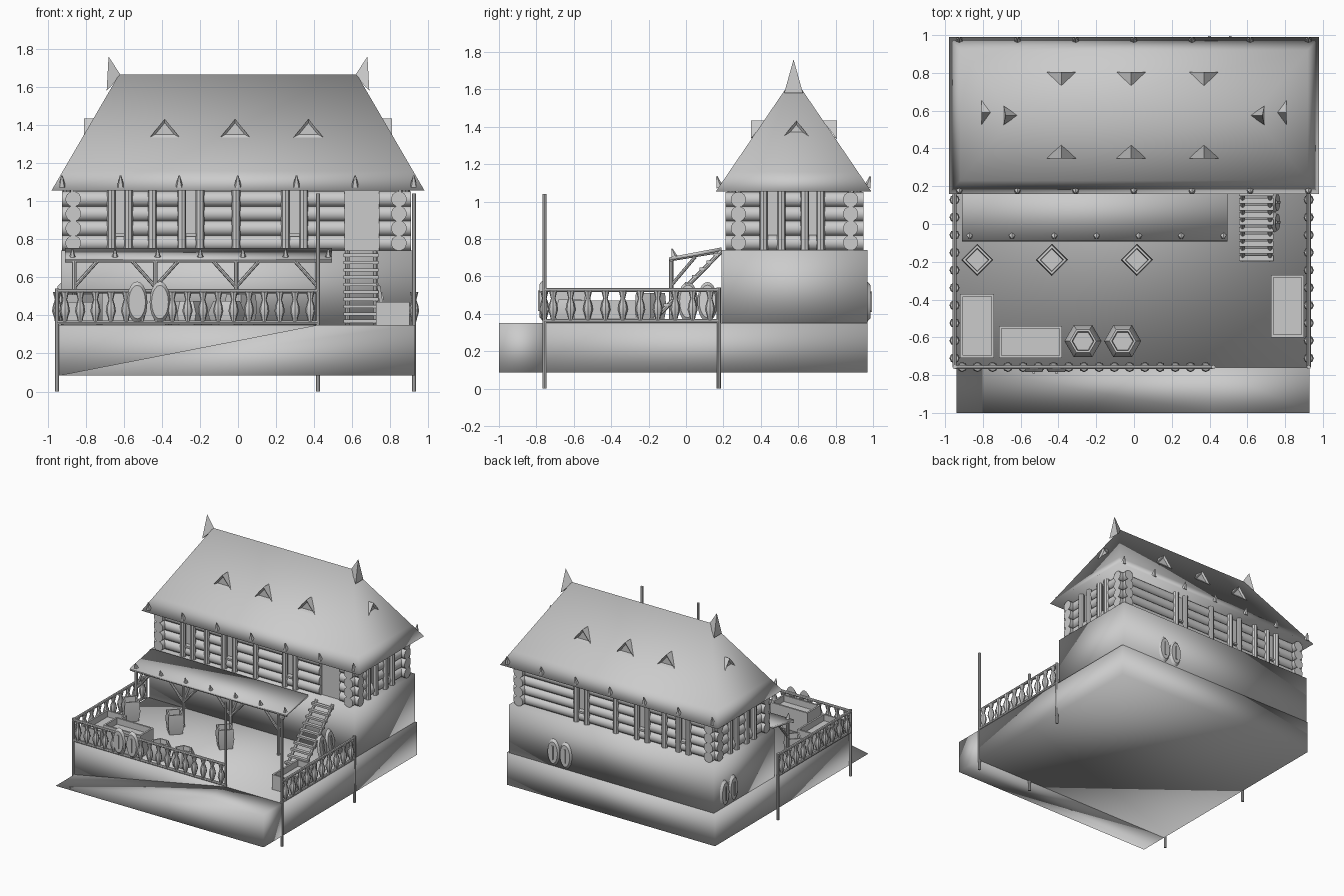
import bpy, bmesh, math
from mathutils import Vector, Matrix

cube = bpy.data.objects.get("Cube")
if cube:
    bpy.data.objects.remove(cube)

mat = bpy.data.materials.new("plain_grey")
mat.use_nodes = True
GREY = (0.6, 0.6, 0.6, 1)
mat.diffuse_color = GREY
mat.node_tree.nodes["Principled BSDF"].inputs["Base Color"].default_value = GREY


def finish(bm, name, soft=False):
    """Turn a bmesh into an object; soft shades right across its edges."""
    bmesh.ops.recalc_face_normals(bm, faces=bm.faces)
    me = bpy.data.meshes.new(name)
    bm.to_mesh(me)
    bm.free()
    me.materials.append(mat)
    ob = bpy.data.objects.new(name, me)
    bpy.context.collection.objects.link(ob)
    bpy.ops.object.select_all(action='DESELECT')
    ob.select_set(True)
    bpy.context.view_layer.objects.active = ob
    if soft:
        bpy.ops.object.shade_smooth()
    else:
        bpy.ops.object.shade_smooth_by_angle(angle=math.radians(40))
    return ob


def box(bm, lo, hi):
    lo, hi = Vector(lo), Vector(hi)
    m = Matrix.Translation((lo + hi) / 2) @ Matrix.Diagonal((*(hi - lo), 1))
    bmesh.ops.create_cube(bm, size=1, matrix=m)


def rod(bm, a, b, r, n=8, r2=None):
    a, b = Vector(a), Vector(b)
    d = b - a
    m = Matrix.Translation((a + b) / 2) @ d.to_track_quat('Z', 'Y').to_matrix().to_4x4()
    bmesh.ops.create_cone(bm, cap_ends=True, segments=n, radius1=r,
                          radius2=r if r2 is None else r2, depth=d.length, matrix=m)


def poly(bm, verts, faces):
    vs = [bm.verts.new(v) for v in verts]
    for f in faces:
        bm.faces.new([vs[i] for i in f])


def lathe(bm, base, profile, n, turn=0.0):
    """Closed surface of revolution through (radius, height) points."""
    rings = []
    for r, h in profile:
        rings.append([bm.verts.new((base[0] + r * math.cos(turn + i * math.tau / n),
                                    base[1] + r * math.sin(turn + i * math.tau / n),
                                    base[2] + h)) for i in range(n)])
    for p, q in zip(rings, rings[1:]):
        for i in range(n):
            j = (i + 1) % n
            bm.faces.new((p[i], p[j], q[j], q[i]))
    bm.faces.new(rings[0][::-1])
    bm.faces.new(rings[-1])


# Ground slab, entry ramp and stone ground floor
DECK = 0.35
bm = bmesh.new()
box(bm, (-0.94, -0.76, 0.085), (0.93, 0.97, DECK))
finish(bm, "ground_slab", soft=True)

bm = bmesh.new()
outline = [(-0.94, 0.085), (0.93, 0.085), (0.93, DECK), (0.42, DECK)]
poly(bm, [(x, y, z) for y in (-1, -0.76) for x, z in outline],
     [(0, 1, 2, 3), (7, 6, 5, 4), (0, 4, 5, 1), (1, 5, 6, 2), (2, 6, 7, 3), (3, 7, 4, 0)])
finish(bm, "entry_ramp", soft=True)

bm = bmesh.new()
box(bm, (-0.93, 0.19, DECK), (0.915, 0.97, 0.74))
finish(bm, "ground_floor", soft=True)

# Upper floor: inner wall, stacked logs, window posts
XL, XR, YF, YB = -0.865, 0.845, 0.28, 0.88
bm = bmesh.new()
box(bm, (XL, YF, 0.74), (XR, YB, 1.07))
finish(bm, "upper_wall")

LONG_WINDOWS = [(-0.665, -0.575), (-0.295, -0.2), (0.25, 0.345)]
SIDE_WINDOWS = [(0.415, 0.51), (0.635, 0.72)]
DOOR = (0.56, 0.74)


def spans(start, end, gaps):
    for g0, g1 in gaps:
        yield start, g0
        start = g1
    yield start, end


bm = bmesh.new()
for row in range(4):
    z = 0.78 + row * 0.077
    wins = LONG_WINDOWS if row else []
    for y, gaps in ((YF, wins + [DOOR]), (YB, wins)):
        for a, b in spans(-0.925, 0.91, gaps):
            rod(bm, (a, y, z), (b, y, z), 0.041, 14)
    for x in (XL, XR):
        for a, b in spans(0.21, 0.95, SIDE_WINDOWS if row else []):
            rod(bm, (x, a, z), (x, b, z), 0.041, 14)
finish(bm, "log_walls")

bm = bmesh.new()
for y, s in ((YF, -1), (YB, 1)):
    for x in [v for w in LONG_WINDOWS for v in w] + [-0.45, -0.01]:
        rod(bm, (x, y + s * 0.035, 0.74), (x, y + s * 0.035, 1.06), 0.023)
    for a, b in LONG_WINDOWS:
        box(bm, (a, y + s * 0.02 - 0.02, 0.815), (b, y + s * 0.02 + 0.02, 0.83))
for x, s in ((XL, -1), (XR, 1)):
    for y in [v for w in SIDE_WINDOWS for v in w]:
        rod(bm, (x + s * 0.035, y, 0.74), (x + s * 0.035, y, 1.06), 0.023)
finish(bm, "window_posts")

# Steep hipped roof
EAVE, RIDGE, MID = 1.055, 1.665, 0.575
bm = bmesh.new()
verts = []
for k in (0, 0.17):
    hx, hy, z = 0.98 - 0.355 * k, 0.415 * (1 - k), EAVE + (RIDGE - EAVE) * k
    verts += [(-hx, MID - hy, z), (hx, MID - hy, z), (hx, MID + hy, z), (-hx, MID + hy, z)]
verts += [(-0.625, MID, RIDGE), (0.625, MID, RIDGE)]
poly(bm, verts, [(3, 2, 1, 0), (0, 1, 5, 4), (1, 2, 6, 5), (2, 3, 7, 6), (3, 0, 4, 7),
                 (4, 5, 9, 8), (5, 6, 9), (6, 7, 8, 9), (7, 4, 8)])
finish(bm, "roof", soft=True)

# Ridge finials
bm = bmesh.new()
for s in (-1, 1):
    poly(bm, [(s * 0.68, MID, 1.76), (s * 0.69, MID - 0.05, 1.58), (s * 0.69, MID + 0.05, 1.58),
              (s * 0.615, MID, 1.66)], [(0, 1, 2), (0, 2, 3), (0, 3, 1), (1, 3, 2)])
finish(bm, "ridge_finials")

# Small triangular roof vents
bm = bmesh.new()


def vent(mouth, inward):
    o, d = Vector(mouth), Vector(inward)
    side = Vector((-d.y, d.x, 0)) * 0.078
    up = Vector((0, 0, 0.098))
    inner = [o + d * 0.012 + side * 0.7 + up * 0.1, o + d * 0.012 - side * 0.7 + up * 0.1,
             o + d * 0.012 + up * 0.78]
    poly(bm, [o + side, o - side, o + up, o + d * 0.075 + up] + inner,
         [(0, 2, 3), (2, 1, 3), (0, 3, 1), (0, 1, 5, 4), (1, 2, 6, 5), (2, 0, 4, 6), (4, 5, 6)])


for x in (-0.385, -0.015, 0.37):
    vent((x, 0.347, 1.335), (0, 1, 0))
    vent((x, 0.806, 1.335), (0, -1, 0))
for s in (-1, 1):
    vent((s * 0.808, 0.59, 1.335), (-s, 0, 0))
finish(bm, "roof_vents")

# Peg ornaments along the eaves and porch edge
bm = bmesh.new()
for i in range(7):
    x = -0.925 + i * 0.308
    for y, s in ((0.18, -1), (0.97, 1)):
        rod(bm, (x, y, 1.075), (x, y + s * 0.016, 1.135), 0.021, 5, 0.004)
    x = -0.87 + i * 0.224
    rod(bm, (x, -0.06, 0.695), (x, -0.076, 0.748), 0.021, 5, 0.004)
finish(bm, "eave_pegs")

# Porch roof, its beam, posts and braces
bm = bmesh.new()
profile = [(-0.09, 0.685), (0.19, 0.735), (0.19, 0.755), (-0.09, 0.702)]
poly(bm, [(x, y, z) for x in (-0.91, 0.495) for y, z in profile],
     [(0, 1, 2, 3), (7, 6, 5, 4), (0, 4, 5, 1), (1, 5, 6, 2), (2, 6, 7, 3), (3, 7, 4, 0)])
finish(bm, "porch_roof", soft=True)

bm = bmesh.new()
rod(bm, (-0.91, -0.08, 0.69), (0.495, -0.08, 0.69), 0.012)
POSTS = (-0.86, -0.435, -0.01, 0.42)
for i, x in enumerate(POSTS):
    rod(bm, (x, -0.08, DECK), (x, -0.08, 0.69), 0.012)
    rod(bm, (x, -0.08, 0.55), (x, 0.05, 0.705), 0.009)
    rod(bm, (x, -0.08, 0.69), (x, 0.19, 0.735), 0.009)
    for s in (-1, 1):
        if 0 <= i + s < len(POSTS):
            rod(bm, (x, -0.08, 0.55), (x + s * 0.125, -0.08, 0.69), 0.01)
finish(bm, "porch_frame")

# Ladder stair to the upper door
bm = bmesh.new()
for x in (0.575, 0.72):
    rod(bm, (x, -0.19, DECK), (x, 0.19, 0.735), 0.012)
for i in range(10):
    t = (i + 0.5) / 10
    y, z = -0.2 + 0.38 * t, DECK + 0.385 * t
    box(bm, (0.555, y - 0.014, z - 0.008), (0.738, y + 0.014, z + 0.008))
finish(bm, "ladder_stair")

# Boundary poles, rails and turned balusters
bm = bmesh.new()
FX0, FX1, FY0, FY1 = -0.95, 0.925, -0.757, 0.175
for x, y, top in ((FX0, FY0, 0.54), (FX0, FY1, 0.54), (FX1, FY1, 0.54),
                  (FX1, FY0, 1.04), (0.42, FY0, 1.04)):
    rod(bm, (x, y, 0), (x, y, top), 0.011)
finish(bm, "fence_poles")

rails, balusters = bmesh.new(), bmesh.new()
VASE = [(0.012, 0), (0.016, 0.02), (0.027, 0.055), (0.022, 0.085), (0.012, 0.115), (0.022, 0.155)]
for a, b, count in (((FX0, FY0), (0.42, FY0), 17), ((FX0, FY0), (FX0, FY1), 10),
                    ((FX1, FY0), (FX1, FY1), 10)):
    for z in (0.362, 0.527):
        rod(rails, (*a, z), (*b, z), 0.011)
    for i in range(count):
        t = (i + 0.5) / count
        lathe(balusters, (a[0] + (b[0] - a[0]) * t, a[1] + (b[1] - a[1]) * t, 0.367), VASE, 8)
finish(rails, "fence_rails")
finish(balusters, "fence_balusters")

# Oval shields with a raised centre rib
bm = bmesh.new()


def shield(centre, facing, lean=0.0):
    d = Vector((facing[0], facing[1], lean)).normalized()
    m = Matrix.Translation(centre) @ d.to_track_quat('Z', 'Y').to_matrix().to_4x4()
    bmesh.ops.create_cone(bm, cap_ends=True, segments=20, radius1=0.054, radius2=0.044,
                          depth=0.018, matrix=m @ Matrix.Diagonal((1, 2, 1, 1)))
    bmesh.ops.create_cube(bm, size=1, matrix=m @ Matrix.Translation((0, 0, 0.008))
                          @ Matrix.Diagonal((0.014, 0.11, 0.016, 1)))


for x in (-0.53, -0.41):
    shield((x, -0.775, 0.47), (0, -1))
for x in (0.4, 0.51):
    shield((x, 0.978, 0.465), (0, 1))
for y in (0.73, 0.84):
    shield((-0.938, y, 0.465), (-1, 0))
for y in (0.01, 0.115):
    shield((0.752, y, 0.465), (1, 0), 0.15)
finish(bm, "shields")

# Tubs and open barrels on the deck
bm = bmesh.new()
for x in (-0.83, -0.435, 0.015):
    lathe(bm, (x, -0.19, DECK), [(0.07, 0), (0.085, 0.08), (0.078, 0.16), (0.062, 0.16),
                                 (0.058, 0.12)], 4)
for x in (-0.27, -0.06):
    lathe(bm, (x, -0.62, DECK), [(0.08, 0), (0.098, 0.06), (0.07, 0.125), (0.058, 0.125),
                                 (0.054, 0.09)], 6)
finish(bm, "barrels")

# Open troughs
bm = bmesh.new()
for x0, x1, y0, y1, top in ((-0.92, -0.74, -0.71, -0.37, 0.47), (-0.715, -0.38, -0.71, -0.54, 0.53),
                            (0.725, 0.9, -0.6, -0.27, 0.47)):
    rings = [[(x0 + i, y0 + i, z), (x1 - i, y0 + i, z), (x1 - i, y1 - i, z), (x0 + i, y1 - i, z)]
             for i, z in ((0, DECK), (0, top), (0.014, top), (0.014, top - 0.05))]
    sides = [(4 * r + i, 4 * r + (i + 1) % 4, 4 * r + 4 + (i + 1) % 4, 4 * r + 4 + i)
             for r in range(3) for i in range(4)]
    poly(bm, sum(rings, []), sides + [(3, 2, 1, 0), (12, 13, 14, 15)])
finish(bm, "troughs")
